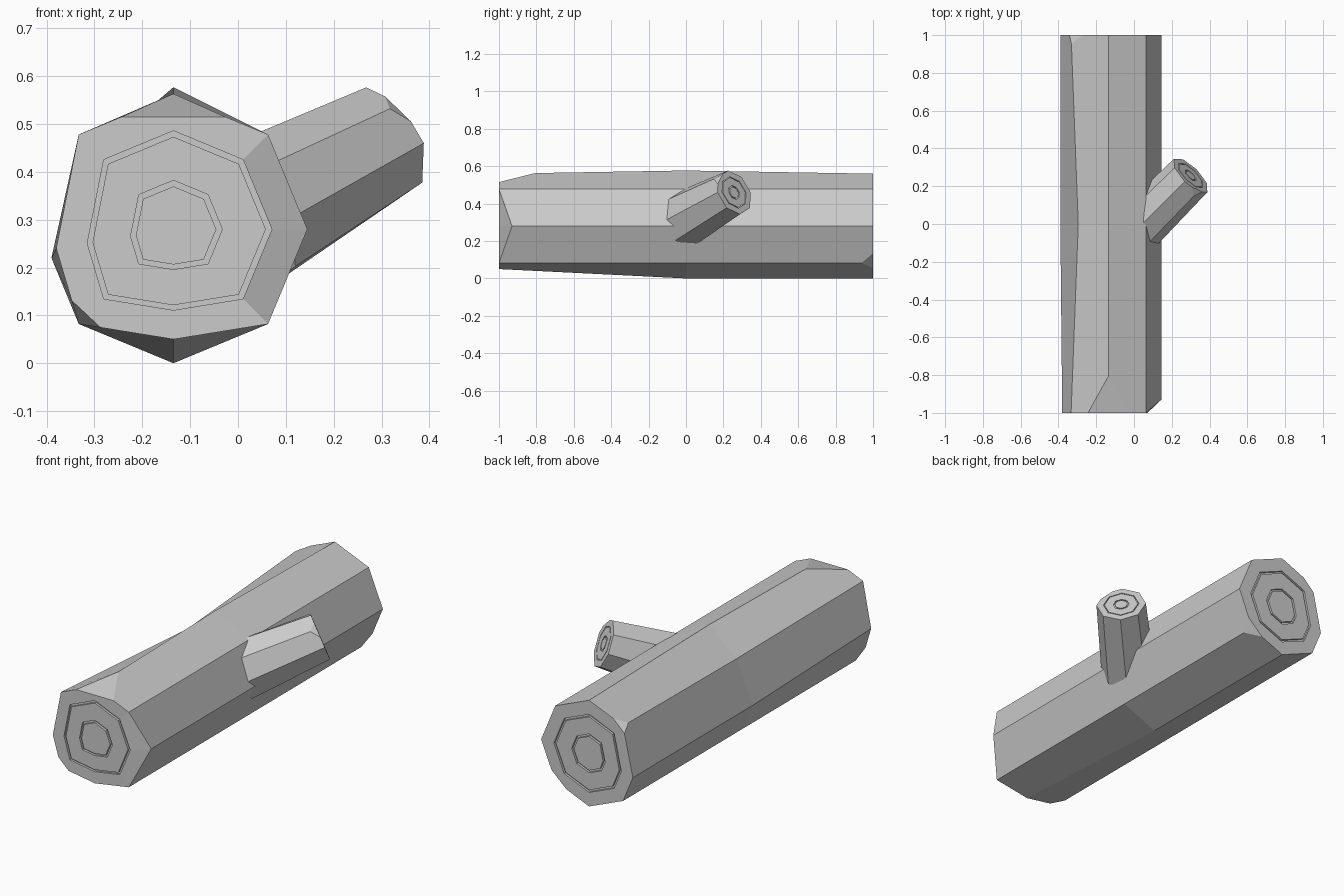
import bpy
import bmesh
from math import cos, sin, pi
from mathutils import Vector

cube = bpy.data.objects.get("Cube")
if cube:
    bpy.data.objects.remove(cube, do_unlink=True)

# One grey for the whole log
GREY = (0.6, 0.6, 0.6, 1)
grey = bpy.data.materials.new("log_grey")
grey.use_nodes = True
grey.diffuse_color = GREY
grey.node_tree.nodes["Principled BSDF"].inputs["Base Color"].default_value = GREY


def bridge(bm, a, b):
    """Join two closed loops of vertices with quads."""
    n = len(a)
    for i in range(n):
        j = (i + 1) % n
        bm.faces.new((a[i], a[j], b[j], b[i]))


def grooved_cap(bm, loop, centre, normal, grooves, depth):
    """Close an end with flat concentric rings and shallow grooves."""
    offsets = [v.co - centre for v in loop]
    flat = [o - normal * o.dot(normal) for o in offsets]
    prev = loop
    for outer, inner in grooves:
        for scale, sink in ((outer, 0), (outer, depth), (inner, depth), (inner, 0)):
            ring = [bm.verts.new(centre + o * scale - normal * sink) for o in flat]
            bridge(bm, prev, ring)
            prev = ring
    bm.faces.new(prev)


def chip(bm, a, b, c, inside):
    """Slice a corner off through three points and close the cut."""
    a, b, c = Vector(a), Vector(b), Vector(c)
    normal = (b - a).cross(c - a).normalized()
    if normal.dot(inside - a) > 0:
        normal = -normal
    geom = bm.verts[:] + bm.edges[:] + bm.faces[:]
    bmesh.ops.bisect_plane(bm, geom=geom, dist=1e-5, plane_co=a,
                           plane_no=normal, clear_outer=True)
    bmesh.ops.holes_fill(bm, edges=[e for e in bm.edges if e.is_boundary], sides=0)


def finish(bm, name):
    bmesh.ops.recalc_face_normals(bm, faces=bm.faces[:])
    mesh = bpy.data.meshes.new(name)
    bm.to_mesh(mesh)
    bm.free()
    mesh.materials.append(grey)
    obj = bpy.data.objects.new(name, mesh)
    bpy.context.collection.objects.link(obj)
    return obj


# Trunk: three eight-sided sections, each with a few corners knocked out of line
CX, CZ, R = -0.135, 0.28, 0.28
RIGHT, UPPER_LEFT, TOP, LEFT, BOTTOM = 0, 3, 2, 4, 6


def section(y, changes):
    pts = [Vector((CX + R * cos(i * pi / 4), y, CZ + R * sin(i * pi / 4)))
           for i in range(8)]
    for i, p in changes.items():
        pts[i] = Vector(p)
    return pts


sections = [
    section(-1, {RIGHT: (0.145, -0.93, 0.28), LEFT: (-0.38, -1, 0.24),
                 BOTTOM: (CX, -1, 0.05)}),
    section(0, {TOP: (CX, 0, 0.577), UPPER_LEFT: (-0.295, 0, 0.44),
                LEFT: (-0.39, 0, 0.22)}),
    section(1, {LEFT: (-0.39, 1, 0.22)}),
]
bm = bmesh.new()
loops = [[bm.verts.new(p) for p in s] for s in sections]
for a, b in zip(loops, loops[1:]):
    bridge(bm, a, b)
for loop, y in ((loops[0], -1), (loops[2], 1)):
    grooved_cap(bm, loop, Vector((CX, y, CZ)), Vector((0, y, 0)),
                ((0.735, 0.69), (0.365, 0.32)), 0.012)

# Chipped trunk corners: front top, front lower left, back lower right, back upper left
middle = Vector((CX, 0, CZ))
chip(bm, (-0.21, -1, 0.515), (-0.065, -1, 0.515), (CX, -0.81, 0.562), middle)
chip(bm, (-0.357, -1, 0.14), (-0.275, -1, 0.063), (-0.333, -0.94, 0.083), middle)
chip(bm, (0.085, 1, 0.135), (0.0, 1, 0.057), (0.063, 0.94, 0.083), middle)
chip(bm, (-0.357, 1, 0.425), (-0.27, 1, 0.507), (-0.331, 0.95, 0.478), middle)
finish(bm, "trunk")

# Branch stub: tapered eight-sided prism growing out of the trunk's side
axis = Vector((1, 1, 0.55)).normalized()
side = Vector((1, -1, 0)).normalized()
up = side.cross(axis).normalized()
if up.z < 0:
    up = -up
tip = Vector((0.3, 0.257, 0.46))
base = tip - axis * 0.42


def branch_ring(centre, wide, tall):
    return [centre + side * wide * cos(i * pi / 4) + up * tall * sin(i * pi / 4)
            for i in range(8)]


base_pts = branch_ring(base, 0.135, 0.16)
tip_pts = branch_ring(tip, 0.125, 0.125)
bm = bmesh.new()
base_loop = [bm.verts.new(p) for p in base_pts]
tip_loop = [bm.verts.new(p) for p in tip_pts]
bridge(bm, base_loop, tip_loop)
bm.faces.new(base_loop)
grooved_cap(bm, tip_loop, tip, axis, ((0.72, 0.68), (0.32, 0.26)), 0.006)

# Chipped corner on the branch end
corner = tip_pts[1]
chip(bm, corner.lerp(tip_pts[0], 0.45), corner.lerp(tip_pts[2], 0.45),
     corner.lerp(base_pts[1], 0.08), base)
finish(bm, "branch_stub")
